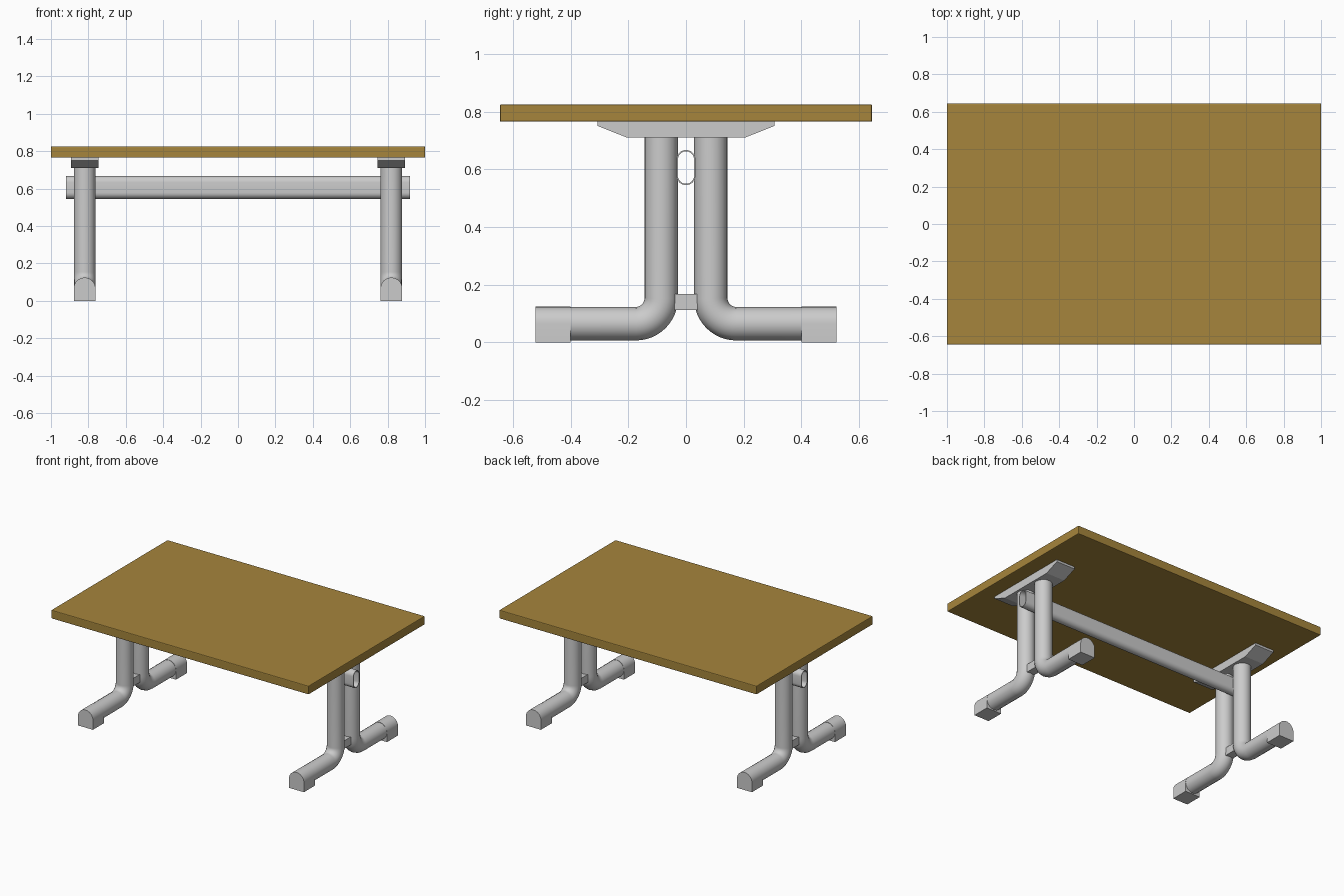
import bpy, bmesh
from math import sin, cos, pi

if "Cube" in bpy.data.objects:
    bpy.data.objects.remove(bpy.data.objects["Cube"])

LEG_X, LEG_Y, R = 0.82, 0.086, 0.058


def finish(obj, angle=0.6):
    bpy.ops.object.select_all(action='DESELECT')
    obj.select_set(True)
    bpy.context.view_layer.objects.active = obj
    bpy.ops.object.shade_smooth_by_angle(angle=angle)


def mesh_object(name, bm):
    bmesh.ops.recalc_face_normals(bm, faces=bm.faces)
    me = bpy.data.meshes.new(name)
    bm.to_mesh(me)
    bm.free()
    obj = bpy.data.objects.new(name, me)
    bpy.context.collection.objects.link(obj)
    return obj


def prism(name, outline, vec):
    """Extrude a closed outline of 3D points along vec."""
    bm = bmesh.new()
    face = bm.faces.new([bm.verts.new(p) for p in outline])
    ext = bmesh.ops.extrude_face_region(bm, geom=[face], use_keep_orig=True)
    verts = [g for g in ext['geom'] if isinstance(g, bmesh.types.BMVert)]
    bmesh.ops.translate(bm, verts=verts, vec=vec)
    return mesh_object(name, bm)


def box(name, lo, hi):
    (x0, y0, z0), (x1, y1, z1) = lo, hi
    return prism(name, [(x0, y0, z0), (x1, y0, z0), (x1, y1, z0), (x0, y1, z0)],
                 (0, 0, z1 - z0))


def tube(name, points, radius):
    """Round bar swept along a list of points."""
    cu = bpy.data.curves.new(name, 'CURVE')
    cu.dimensions = '3D'
    cu.bevel_depth = radius
    cu.bevel_resolution = 6
    cu.use_fill_caps = True
    sp = cu.splines.new('POLY')
    sp.points.add(len(points) - 1)
    for p, co in zip(sp.points, points):
        p.co = (*co, 1)
    obj = bpy.data.objects.new(name, cu)
    bpy.context.collection.objects.link(obj)
    bpy.ops.object.select_all(action='DESELECT')
    obj.select_set(True)
    bpy.context.view_layer.objects.active = obj
    bpy.ops.object.convert(target='MESH')
    return bpy.context.object


# Table top
top = box("table_top", (-1, -0.645, 0.765), (1, 0.645, 0.825))
wood = bpy.data.materials.new("wood")
wood.diffuse_color = (0.38, 0.235, 0.045, 1)
wood.use_nodes = True
wood.node_tree.nodes["Principled BSDF"].inputs["Base Color"].default_value = wood.diffuse_color
top.data.materials.append(wood)
bev = top.modifiers.new("soft_edges", 'BEVEL')
bev.width, bev.segments = 0.005, 2

for sx, side in ((-1, "left"), (1, "right")):
    cx = sx * LEG_X
    for sy, end in ((-1, "front"), (1, "back")):
        # Bent leg: upright, quarter bend, foot bar
        bend = 0.088
        path = [(cx, sy * LEG_Y, 0.715)]
        for i in range(13):
            a = i / 12 * pi / 2
            path.append((cx, sy * (LEG_Y + bend - bend * cos(a)),
                         0.153 - bend * sin(a)))
        path.append((cx, sy * 0.515, 0.065))
        finish(tube(f"{side}_{end}_leg", path, R))

        # Arched foot cap
        y0 = sy * 0.40
        arch = [(cx - 0.058, y0, 0), (cx + 0.058, y0, 0)]
        arch += [(cx + 0.058 * cos(i * pi / 16), y0, 0.066 + 0.058 * sin(i * pi / 16))
                 for i in range(17)]
        finish(prism(f"{side}_{end}_foot", arch, (0, sy * 0.122, 0)))

    # Tapered bracket under the top
    profile = [(-0.205, 0.71), (0.205, 0.71), (0.306, 0.75),
               (0.306, 0.765), (-0.306, 0.765), (-0.306, 0.75)]
    prism(f"{side}_bracket", [(cx - 0.073, y, z) for y, z in profile], (0.146, 0, 0))

    # Small spacer joining the two leg bends
    box(f"{side}_spacer", (cx - 0.03, -0.04, 0.112), (cx + 0.03, 0.04, 0.168))

# Hollow oval crossbar with open ends
bm = bmesh.new()
rings = []
for x, r in ((-0.92, 0.033), (0.92, 0.033), (0.92, 0.028), (-0.92, 0.028)):
    ring = []
    for k in range(26):
        a = (k if k < 13 else k - 1) * pi / 12
        zc = 0.634 if k < 13 else 0.578
        ring.append(bm.verts.new((x, r * cos(a), zc + r * sin(a))))
    rings.append(ring)
for a, b in zip(rings, rings[1:] + rings[:1]):
    for k in range(26):
        j = (k + 1) % 26
        bm.faces.new((a[k], a[j], b[j], b[k]))
finish(mesh_object("crossbar", bm))
